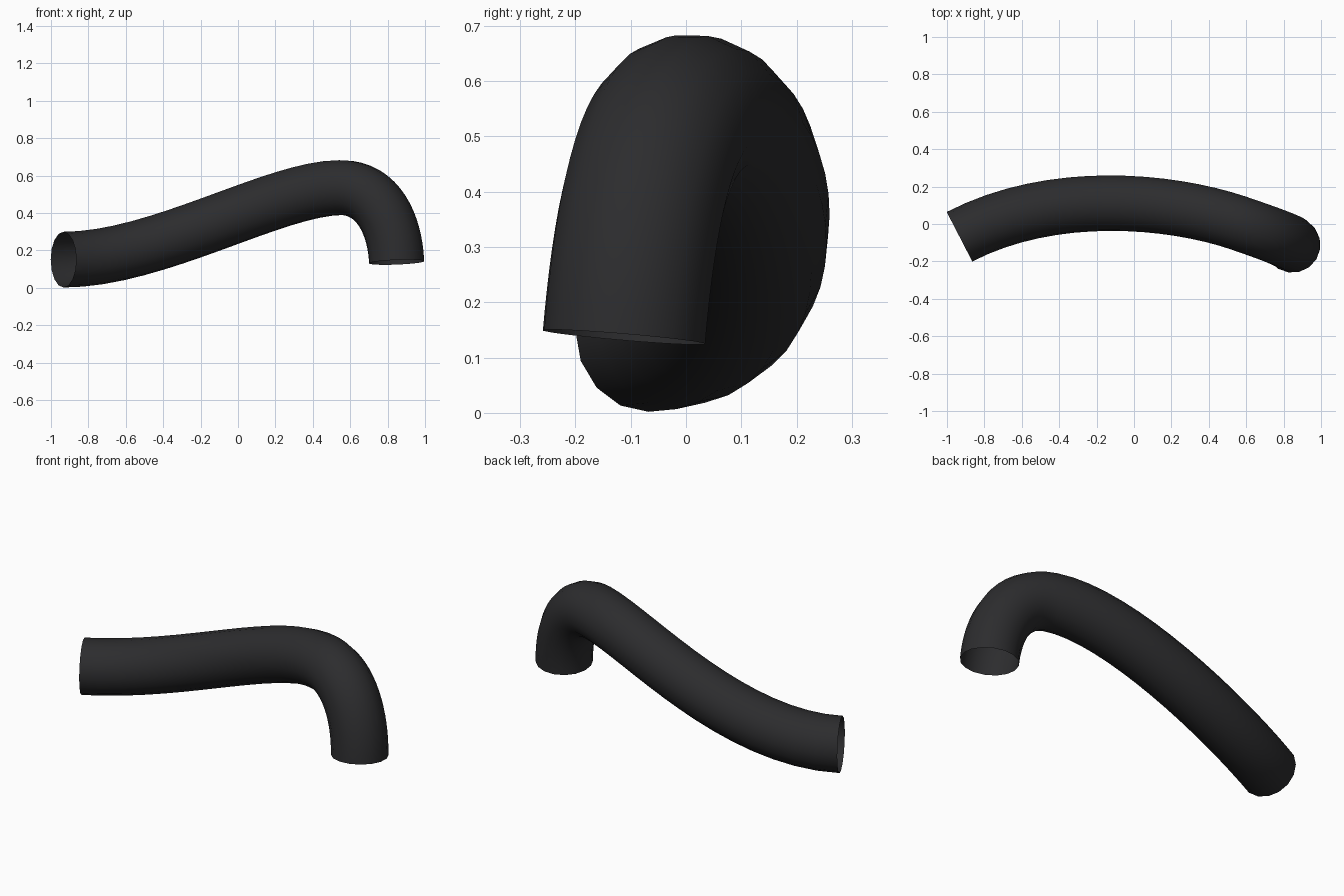
import bpy
from mathutils import Vector

if "Cube" in bpy.data.objects:
    bpy.data.objects.remove(bpy.data.objects["Cube"])

# hose centreline: (left handle, point, right handle)
PATH = [
    ((-1.10, -0.15, 0.151), (-0.933, -0.068, 0.151), (-0.43, 0.192, 0.151)),
    ((0.20, 0.125, 0.536), (0.55, 0.008, 0.536), (0.75, -0.06, 0.536)),
    ((0.84, -0.095, 0.337), (0.848, -0.112, 0.137), (0.855, -0.128, -0.06)),
]
curve = bpy.data.curves.new("hose", 'CURVE')
curve.dimensions = '3D'
curve.resolution_u = 16
curve.bevel_depth = 0.149
curve.bevel_resolution = 6      # 16-sided tube
curve.use_fill_caps = False     # open ends
spline = curve.splines.new('BEZIER')
spline.bezier_points.add(len(PATH) - 1)
for bp, (left, point, right) in zip(spline.bezier_points, PATH):
    bp.handle_left_type = bp.handle_right_type = 'FREE'
    bp.co, bp.handle_left, bp.handle_right = Vector(point), Vector(left), Vector(right)

hose = bpy.data.objects.new("hose", curve)
bpy.context.collection.objects.link(hose)
bpy.context.view_layer.objects.active = hose
hose.select_set(True)
bpy.ops.object.convert(target='MESH')
hose = bpy.context.object
hose.name = "hose"
bpy.ops.object.shade_smooth()

# black rubber
rubber = bpy.data.materials.new("black_rubber")
rubber.diffuse_color = (0.025, 0.025, 0.027, 1)
rubber.use_nodes = True
rubber.node_tree.nodes["Principled BSDF"].inputs["Base Color"].default_value = rubber.diffuse_color
hose.data.materials.clear()
hose.data.materials.append(rubber)
